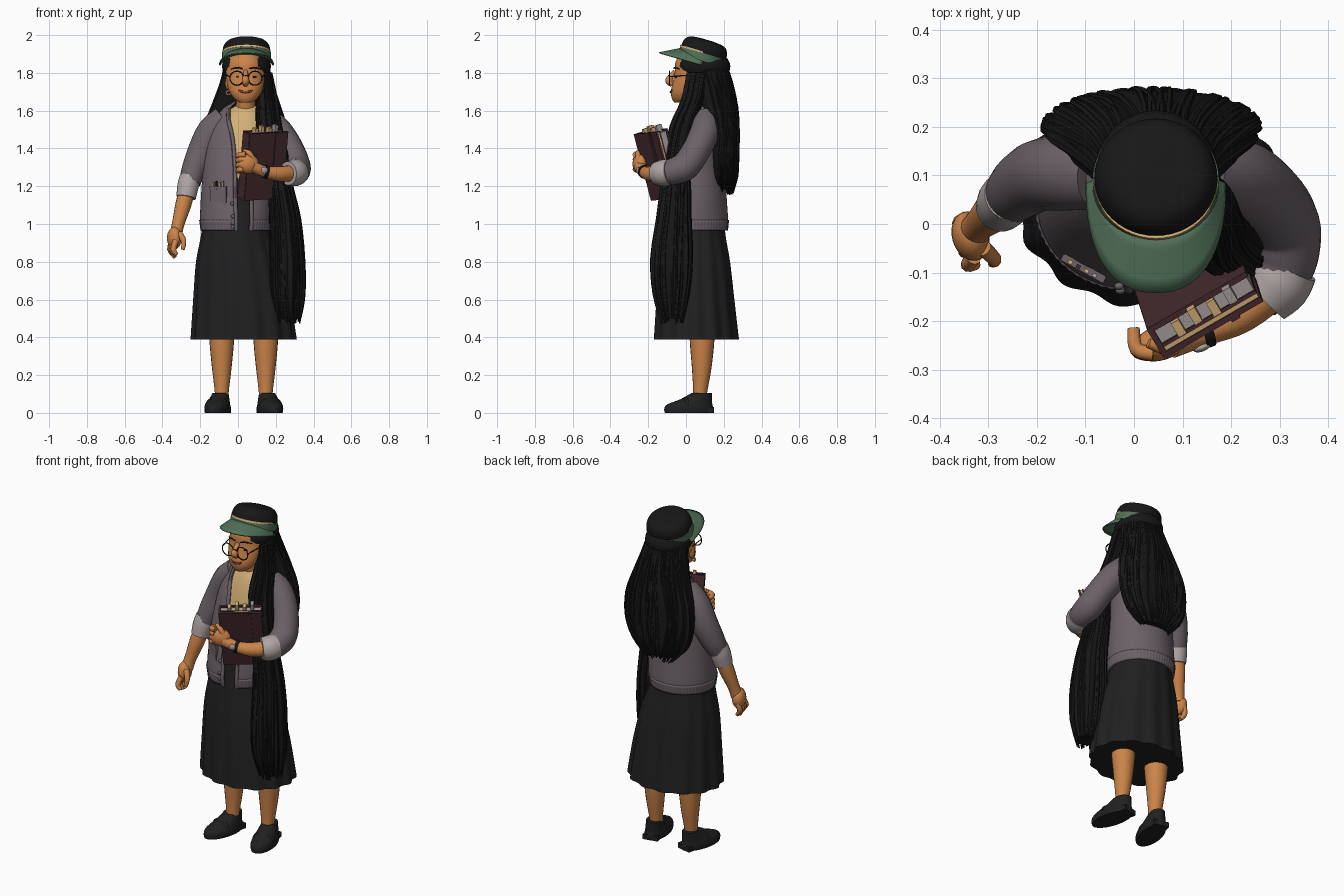
import bpy, bmesh, math, random
from mathutils import Vector, Matrix, Quaternion

random.seed(4)
cube = bpy.data.objects.get("Cube")
if cube:
    bpy.data.objects.remove(cube)
made = []


def material(name, code):
    m = bpy.data.materials.new(name)
    m.use_nodes = True
    rgb = [int(code[i:i + 2], 16) / 255 for i in (0, 2, 4)]
    col = [(c / 12.92 if c < .04 else ((c + .055) / 1.055) ** 2.4) for c in rgb] + [1]
    m.diffuse_color = col
    m.node_tree.nodes["Principled BSDF"].inputs["Base Color"].default_value = col
    return m


hair = material("hair black", "171717")
coal = material("charcoal cloth", "202021")
skin = material("skin", "CB8449")
lips = material("lips", "8A4A38")
wool = material("grey wool", "6B6167")
cuffc = material("pale cuff", "AFA5A4")
green = material("visor green", "527259")
tan = material("tan cloth", "D3AF76")
maroon = material("maroon cover", "452A2E")
paper = material("paper", "A89FA0")


def finish(name, bm, mat, matrix=None):
    bmesh.ops.recalc_face_normals(bm, faces=bm.faces)
    me = bpy.data.meshes.new(name)
    bm.to_mesh(me)
    bm.free()
    me.materials.append(mat)
    ob = bpy.data.objects.new(name, me)
    if matrix:
        ob.matrix_world = matrix
    bpy.context.collection.objects.link(ob)
    made.append(ob)
    return ob


def smooth(rows, m=4):
    """Catmull-Rom resampling of rows of numbers."""
    out, last = [], len(rows) - 1
    for i in range(last):
        quad = [rows[max(i - 1, 0)], rows[i], rows[i + 1], rows[min(i + 2, last)]]
        for s in range(m):
            t = s / m
            out.append([b + .5 * t * (c - a + t * (2 * a - 5 * b + 4 * c - d + t * (3 * (b - c) + d - a)))
                        for a, b, c, d in zip(*quad)])
    return out + [list(rows[-1])]


def bridge(bm, rings, closed=True):
    for a, b in zip(rings, rings[1:]):
        n = len(a)
        for i in range(n if closed else n - 1):
            j = (i + 1) % n
            bm.faces.new((a[i], a[j], b[j], b[i]))
    if closed:
        bm.faces.new(rings[0])
        bm.faces.new(rings[-1])


def loft(name, rows, mat, n=48, k=0, amp=(0, 0), m=4, matrix=None):
    """Stacked ellipses x, y, z, rx, ry; two more columns open the front."""
    bm, rings = bmesh.new(), []
    rows = smooth(rows, m)
    for i, row in enumerate(rows):
        x, y, z, rx, ry = row[:5]
        gap, shift = row[5:] if len(row) > 5 else (0, 0)
        a = amp[0] + (amp[1] - amp[0]) * i / (len(rows) - 1)
        ring = []
        for j in range(n):
            t = -math.pi / 2 + shift + gap + (2 * math.pi - 2 * gap) * j / (n - 1 if gap else n)
            f = 1 + a * math.cos(k * t)
            ring.append(bm.verts.new((x + rx * f * math.cos(t), y + ry * f * math.sin(t), z)))
        rings.append(ring)
    bridge(bm, rings, len(rows[0]) == 5)
    return finish(name, bm, mat, matrix)


def add_tube(bm, pts, n=12, m=4):
    """Round tube through rows of x, y, z, radius."""
    pts = smooth(pts, m)
    vs = [Vector(p[:3]) for p in pts]
    q, old, rings = Quaternion(), Vector((0, 0, 1)), []
    for i, p in enumerate(pts):
        d = (vs[min(i + 1, len(vs) - 1)] - vs[max(i - 1, 0)]).normalized()
        q = old.rotation_difference(d) @ q
        old = d
        rings.append([bm.verts.new(vs[i] + q @ Vector((p[3] * math.cos(t), p[3] * math.sin(t), 0)))
                      for t in (2 * math.pi * j / n for j in range(n))])
    bridge(bm, rings)


def tubes(name, paths, mat, n=12, m=4):
    bm = bmesh.new()
    for p in paths:
        add_tube(bm, p, n, m)
    return finish(name, bm, mat)


def ball(name, loc, size, mat, rot=0):
    bm = bmesh.new()
    bmesh.ops.create_uvsphere(bm, u_segments=24, v_segments=14, radius=1)
    bmesh.ops.transform(bm, verts=bm.verts, matrix=Matrix.Diagonal((*size, 1)))
    return finish(name, bm, mat, Matrix.Translation(loc) @ Matrix.Rotation(rot, 4, 'Z'))


def box(name, loc, size, mat, frame=Matrix()):
    bm = bmesh.new()
    bmesh.ops.create_cube(bm, size=1)
    bmesh.ops.transform(bm, verts=bm.verts, matrix=Matrix.Diagonal((*size, 1)))
    return finish(name, bm, mat, frame @ Matrix.Translation(loc))


def circle(x, y, z, r, thick):
    return [(x + r * math.cos(t), y, z + r * math.sin(t), thick) for t in (math.tau * i / 20 for i in range(21))]


def strands(name, rows, count, arc, thick):
    """Thin locks running down over a lofted hair mass."""
    paths = []
    for i in range(count):
        a = arc[0] + (arc[1] - arc[0]) * (i + random.random()) / count
        w, low = random.uniform(-.07, .07), random.uniform(0, .03)
        paths.append([(x + rx * math.cos(a + w * j), y + ry * math.sin(a + w * j),
                       z - (low if j == len(rows) - 1 else 0), thick * (.5 if j == len(rows) - 1 else 1))
                      for j, (x, y, z, rx, ry) in enumerate(rows)])
    tubes(name, paths, hair, 5, 3)


# Legs and shoes
for side, x, s in (("right", -.086, -1), ("left", .147, 1)):
    tubes(side + "_leg", [[(x, .085, .5, .068), (x, .085, .38, .065), (x, .083, .24, .052),
                           (x, .075, .11, .037), (x, .07, .05, .037)]], skin, 20)
    frame = Matrix.Translation((x + s * .022, .015, 0)) @ Matrix.Rotation(s * .22, 4, 'Z')
    loft(side + "_shoe", [(0, 0, 0, .063, .13), (0, 0, .022, .066, .133), (0, .005, .045, .061, .122),
                          (0, .04, .072, .052, .086), (0, .07, .105, .042, .055)], coal, 32, m=3, matrix=frame)
    box(side + "_shoe_heel", (0, .09, .015), (.09, .075, .03), coal, frame)
    tubes(side + "_shoe_strap", [[(-.055, -.02, .035, .012), (-.03, -.02, .068, .012),
                                  (.03, -.02, .068, .012), (.055, -.02, .035, .012)]], coal).matrix_world = frame

# Skirt, shirt and cardigan
loft("pleated_skirt", [(.03, .055, .388, .274, .224), (.02, .05, .6, .252, .206), (.003, .047, .8, .222, .187),
                       (-.01, .045, .97, .18, .162), (0, .055, 1.25, .165, .135)], coal, 168, 14, (.028, .002))
loft("shirt", [(0, .055, 1.2, .168, .14), (.01, .065, 1.35, .167, .133), (.03, .085, 1.48, .165, .122),
               (.04, .095, 1.57, .13, .1), (.04, .09, 1.612, .075, .07), (.04, .08, 1.625, .052, .052)], tan)
body = [(-.01, .045, .965, .183, .172, .22, .22), (-.01, .045, 1.02, .191, .178, .22, .22),
        (-.005, .05, 1.15, .191, .165, .23, .18), (.0, .06, 1.3, .184, .15, .25, .16),
        (.02, .08, 1.45, .182, .135, .4, .13), (.035, .1, 1.55, .165, .115, .6, .06),
        (.04, .1, 1.61, .12, .09, .85, 0), (.04, .09, 1.65, .062, .065, 1.2, 0)]
hem = [(x, y, z, rx + .004, ry + .004, g, s) for x, y, z, rx, ry, g, s in body[:2]]
for name, rows, n, k, amp in (("cardigan", body, 64, 0, 0), ("cardigan_ribbed_hem", hem, 256, 64, .006)):
    loft(name, rows, wool, n, k, (amp, amp)).modifiers.new("thickness", 'SOLIDIFY').thickness = .012
# Edge bands and buttons along the opening
for s, edge in ((-1, "right"), (1, "left")):
    path = []
    for x, y, z, rx, ry, g, sh in body[:-1]:
        t = -math.pi / 2 + sh + s * g
        path.append((x + rx * math.cos(t), y + ry * math.sin(t), z, .011))
    tubes(edge + "_front_band", [path], wool, 8)
    if s < 0:
        for i, p in enumerate(smooth(path[:3], 2)[:4]):
            ball(f"button_{i}", (p[0] - .018, p[1] - .004, p[2] + .02), (.01, .008, .01), wool)
# Pocket with pencils
pocket = Matrix.Translation((-.105, -.093, 1.145)) @ Matrix.Rotation(-.5, 4, 'Z')
box("pocket", (0, .004, 0), (.095, .012, .1), wool, pocket)
box("pocket_edge", (0, .001, .046), (.1, .014, .014), wool, pocket)
for i in range(4):
    box(f"pocket_pencil_{i}", (-.03 + i * .019, 0, .06), (.009, .008, .03 + i % 2 * .015),
        (tan, maroon, tan, paper)[i], pocket)

# Sleeves, cuffs and arms
tubes("right_sleeve", [[(-.07, .1, 1.56, .07), (-.14, .105, 1.49, .078), (-.195, .1, 1.38, .074),
                        (-.235, .075, 1.28, .066), (-.255, .055, 1.22, .056)]], wool, 20)
tubes("right_cuff", [[(-.255, .06, 1.25, .054), (-.265, .048, 1.2, .057), (-.275, .035, 1.14, .052)]], cuffc, 20)
tubes("right_forearm", [[(-.265, .05, 1.2, .042), (-.29, .025, 1.1, .042), (-.317, .0, 1.0, .033),
                         (-.33, -.015, .94, .034)]], skin, 16)
ball("right_palm", (-.337, -.025, .925), (.038, .052, .06), skin, .3)
tubes("right_fingers", [[(-.348 + i * .006, .01 - i * .026, .91, .016), (-.36 + i * .006, .0 - i * .028, .865, .015),
                         (-.337 + i * .004, -.008 - i * .025, .822 + abs(i - 1) * .008, .011)] for i in range(4)]
      + [[(-.31, -.05, .95, .017), (-.288, -.072, .91, .015), (-.292, -.08, .865, .01)]], skin, 10)
tubes("left_sleeve", [[(.14, .11, 1.56, .07), (.21, .1, 1.49, .078), (.27, .06, 1.4, .076), (.307, -.0, 1.31, .076),
                       (.31, -.06, 1.28, .072), (.3, -.1, 1.272, .066)]], wool, 20)
tubes("left_cuff", [[(.315, -.085, 1.275, .067), (.295, -.12, 1.27, .071), (.265, -.152, 1.268, .063)]], cuffc, 20)
tubes("left_forearm", [[(.3, -.12, 1.27, .045), (.22, -.185, 1.265, .04), (.14, -.222, 1.277, .031),
                        (.075, -.245, 1.305, .032)]], skin, 16)
ball("left_palm", (.055, -.245, 1.318), (.058, .036, .052), skin, .3)
tubes("left_fingers", [[(.04 - i * .004, -.267, 1.368 - i * .026, .016), (.005, -.258, 1.365 - i * .026, .015),
                        (-.001, -.215, 1.358 - i * .026, .013)] for i in range(4)]
      + [[(.08, -.25, 1.34, .016), (.06, -.255, 1.375, .014), (.03, -.245, 1.388, .01)]], skin, 10)
tubes("wrist_watch", [[(.155, -.217, 1.274, .036), (.137, -.224, 1.278, .035)]], hair, 16)
ball("watch_face", (.14, -.255, 1.285), (.018, .008, .018), paper, .35)

# Book with loose tabs
book = (Matrix.Translation((.132, -.142, 1.315)) @ Matrix.Rotation(.54, 4, 'Z') @ Matrix.Rotation(.26, 4, 'X')
        @ Matrix.Rotation(-.06, 4, 'Y'))
for s in (-1, 1):
    box("book_front_cover" if s < 0 else "book_back_cover", (0, s * .031, 0), (.235, .012, .365), maroon, book)
box("book_spine", (-.113, 0, 0), (.012, .066, .365), maroon, book)
box("book_pages", (.002, .007, -.004), (.222, .036, .352), paper, book)
box("book_page_layer", (.002, -.02, -.001), (.224, .011, .356), tan, book)
box("book_divider", (.002, -.012, .0), (.226, .008, .358), maroon, book)
for i in range(4):
    box(f"book_tab_{i}", (-.06 + i * .042, .008 + i % 2 * .008, .18), (.018, .034, .04 + i % 2 * .02),
        paper if i == 3 else tan, book)
box("book_clasp", (.05, -.039, .06), (.02, .008, .24), maroon, book)

# Head and face
tubes("neck", [[(.04, .09, 1.55, .055), (.04, .065, 1.63, .05), (.04, .05, 1.72, .05)]], skin, 20)
loft("head", [(.04, -.035, 1.643, .032, .027), (.04, -.022, 1.663, .06, .052), (.04, -.005, 1.7, .085, .075),
              (.04, .02, 1.75, .1, .09), (.04, .04, 1.8, .104, .1), (.04, .06, 1.86, .1, .115),
              (.04, .07, 1.92, .07, .08)], skin)
tubes("nose", [[(.04, -.058, 1.81, .011), (.04, -.08, 1.78, .015), (.04, -.09, 1.757, .02), (.04, -.07, 1.738, .014)]], skin)
tubes("smile", [[(.0, -.066, 1.712, .003), (.022, -.079, 1.7, .006), (.058, -.079, 1.7, .006),
                 (.08, -.066, 1.712, .003)]], lips, 8)
for side, s in (("right", -1), ("left", 1)):
    x = .042 + s * .048
    ball(side + "_eye", (x - s * .005, -.051, 1.778), (.013, .006, .006), hair, s * .4)
    tubes(side + "_eyebrow", [[(x - s * .03, -.063, 1.822, .003), (x, -.058, 1.828, .004), (x + s * .03, -.035, 1.82, .002)]], hair, 6)
    tubes(side + "_spectacle_rim", [circle(x, -.088, 1.772, .037, .0032)], hair, 6, 1)
    tubes(side + "_spectacle_arm", [[(x + s * .037, -.088, 1.78, .003), (.04 + s * .106, .03, 1.79, .003)]], hair, 6, 1)
    ball(side + "_ear", (.04 + s * .094, .02, 1.745), (.014, .022, .035), skin)
    tubes(side + "_earring", [circle(.04 + s * .09, .0, 1.695, .011, .005)], tan, 6, 1)
tubes("spectacle_bridge", [[(.03, -.088, 1.78, .003), (.042, -.094, 1.786, .003), (.054, -.088, 1.78, .003)]], hair, 6)

# Hair
ball("hair_cap", (.045, .092, 1.835), (.13, .143, .088), hair)
back = [(.045, .1, 1.86, .11, .105), (.045, .135, 1.75, .135, .107), (.042, .17, 1.62, .18, .1),
        (.037, .194, 1.5, .218, .084), (.035, .202, 1.36, .218, .074), (.032, .204, 1.25, .175, .066), (.03, .21, 1.185, .09, .04)]
loft("back_hair", back, hair, 120, 24, (.01, .025))
strands("back_hair_locks", back, 44, (-.15, math.pi + .15), .007)
lock = [(.145, .06, 1.8, .03, .05), (.154, .035, 1.66, .05, .053), (.165, -.02, 1.52, .062, .06),
        (.2, -.05, 1.36, .06, .06), (.225, -.055, 1.2, .062, .075), (.25, -.065, 1.03, .078, .088),
        (.262, -.077, .82, .088, .107), (.264, -.08, .63, .088, .092), (.272, -.075, .5, .06, .055)]
loft("front_hair_lock", lock, hair, 72, 14, (.03, .07))
strands("front_hair_strands", lock, 36, (0, math.tau), .008)

# Cap: crown, band, piping and visor, tipped backwards
tip = Matrix.Translation((.045, .082, 1.87)) @ Matrix.Rotation(-.29, 4, 'X')
loft("cap_crown", [(0, 0, .0, .122, .122), (0, 0, .045, .127, .124), (0, 0, .08, .118, .116),
                   (0, 0, .102, .092, .09), (0, 0, .109, .03, .03)], hair, matrix=tip)
loft("cap_band", [(0, 0, -.004, .13, .128), (0, 0, .036, .13, .127)], green, m=1, matrix=tip)
loft("cap_piping", [(0, -.005, .034, .127, .125), (0, -.005, .044, .1265, .1245)], tan, m=1, matrix=tip)
bm, rings = bmesh.new(), []
for f in (0, .25, .5, .75, 1):
    ring = []
    for i in range(33):
        a = math.pi * i / 32
        c, s = math.cos(a), max(math.sin(a), 0)
        wide = math.copysign(abs(c) ** .85, c)
        ring.append(bm.verts.new((.125 * c * (1 - f) + .145 * wide * f, .01 - .13 * s * (1 - f) - .236 * s ** .85 * f,
                                  .03 * s * (1 - f) - .026 * f)))
    rings.append(ring)
bridge(bm, rings, False)
finish("cap_visor", bm, green, tip).modifiers.new("thickness", 'SOLIDIFY').thickness = .007

# Smooth shading with sharp creases kept
for ob in bpy.context.selected_objects:
    ob.select_set(False)
for ob in made:
    ob.select_set(True)
bpy.context.view_layer.objects.active = made[0]
bpy.ops.object.shade_smooth_by_angle(angle=math.radians(45))
